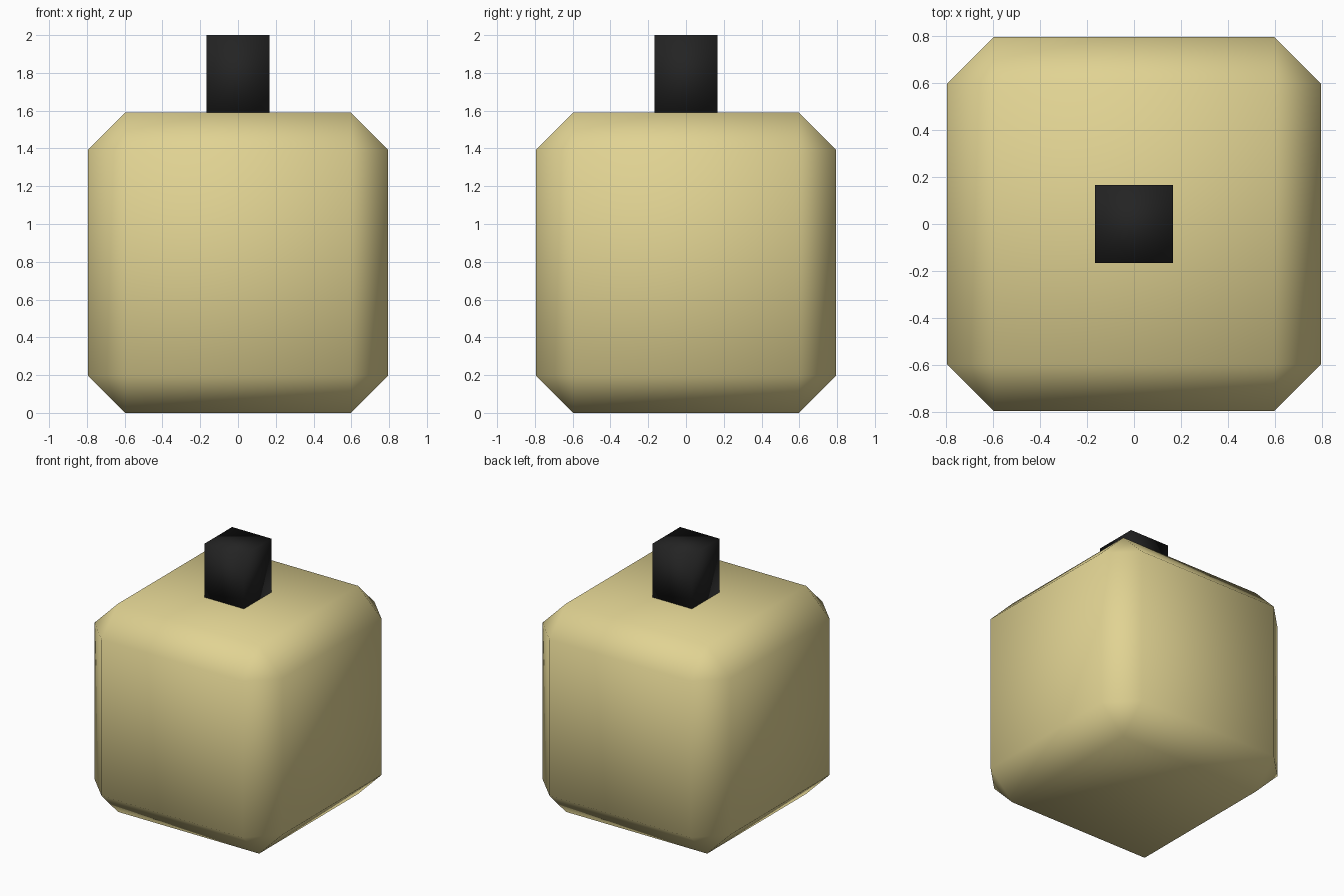
import bpy, bmesh

if "Cube" in bpy.data.objects:
    bpy.data.objects.remove(bpy.data.objects["Cube"])

def material(name, rgb):
    m = bpy.data.materials.new(name)
    m.diffuse_color = (*rgb, 1)
    m.use_nodes = True
    m.node_tree.nodes["Principled BSDF"].inputs["Base Color"].default_value = m.diffuse_color
    return m

def box(name, half, z0, z1, mat, chamfer=0):
    """Smooth-shaded box, optionally with every edge chamfered."""
    bm = bmesh.new()
    bmesh.ops.create_cube(bm, size=1)
    for v in bm.verts:
        v.co.x *= 2 * half
        v.co.y *= 2 * half
        v.co.z = z1 if v.co.z > 0 else z0
    if chamfer:
        bmesh.ops.bevel(bm, geom=bm.edges[:], offset=chamfer, offset_type='OFFSET',
                        segments=1, profile=0.5, affect='EDGES')
    bmesh.ops.recalc_face_normals(bm, faces=bm.faces[:])
    for f in bm.faces:
        f.smooth = True
    me = bpy.data.meshes.new(name)
    bm.to_mesh(me)
    bm.free()
    me.materials.append(mat)
    ob = bpy.data.objects.new(name, me)
    bpy.context.collection.objects.link(ob)
    return ob

cream = material("pale_yellow", (0.75, 0.65, 0.29))
black = material("black", (0.017, 0.017, 0.017))

# Chamfered block body
box("body", 0.795, 0, 1.59, cream, chamfer=0.198)
# Square stem on top
box("stem", 0.166, 1.57, 2.0, black)
